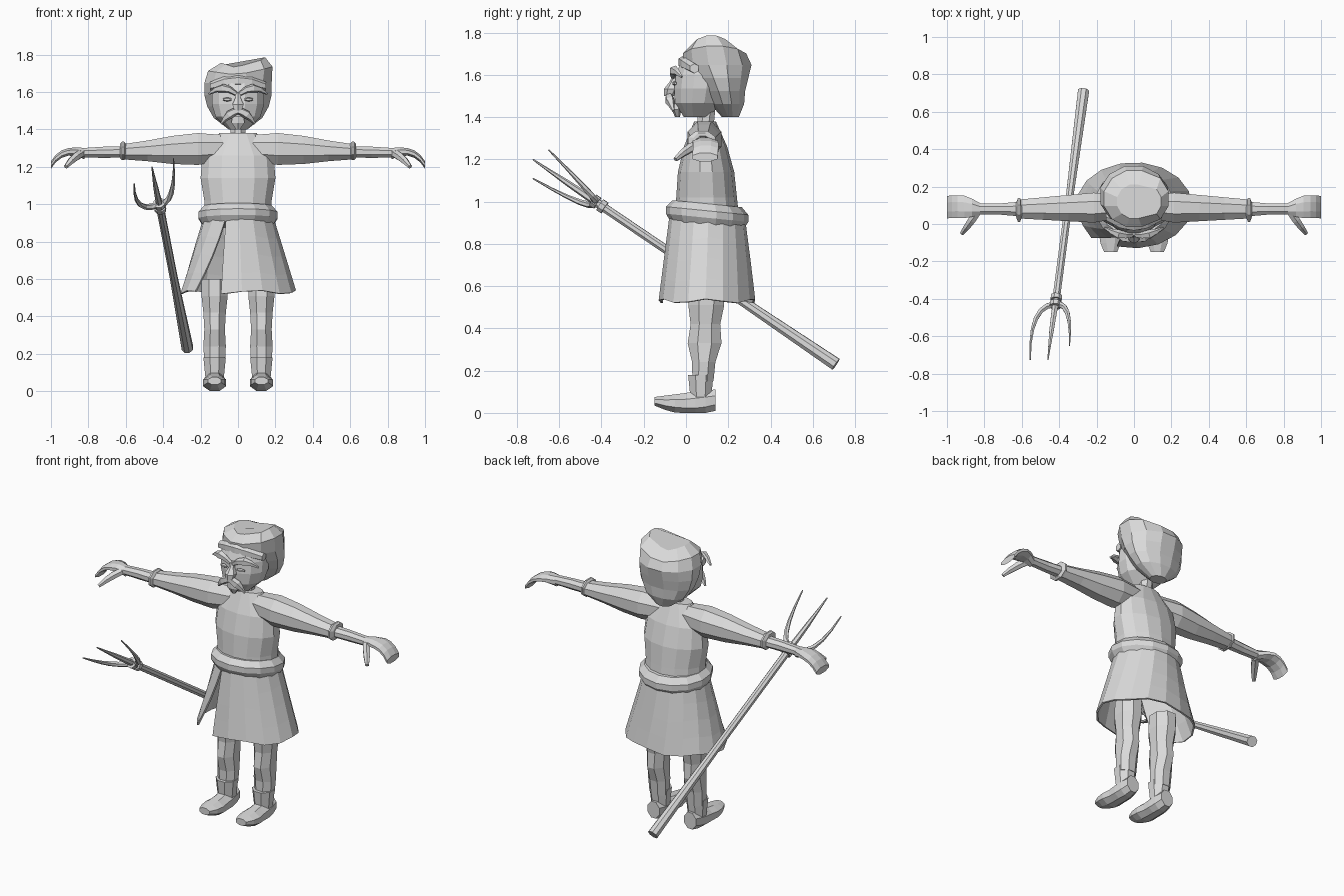
import bpy, bmesh
from math import sin, cos, pi, radians
from mathutils import Vector

cube = bpy.data.objects.get("Cube")
if cube:
    bpy.data.objects.remove(cube)

clay = bpy.data.materials.new("light_grey")
clay.use_nodes = True
grey = (0.7, 0.7, 0.7, 1)
clay.diffuse_color = grey
clay.node_tree.nodes["Principled BSDF"].inputs["Base Color"].default_value = grey

X, Y, Z = Vector((1, 0, 0)), Vector((0, 1, 0)), Vector((0, 0, 1))
PLANES = {"across": (Y, Z), "forward": (X, Z), "upright": (X, Y)}


def bezier(points, t):
    points = [Vector(p) for p in points]
    while len(points) > 1:
        points = [a.lerp(b, t) for a, b in zip(points, points[1:])]
    return points[0]


def sample(values, t):
    """Read evenly spaced values with straight lines between them."""
    place = t * (len(values) - 1)
    i = min(int(place), len(values) - 2)
    return values[i] + (values[i + 1] - values[i]) * (place - i)


def add_strip(bm, lower, upper, closed):
    count = len(lower)
    for k in range(count if closed else count - 1):
        n = (k + 1) % count
        bm.faces.new((lower[k], lower[n], upper[n], upper[k]))


def finish(name, bm):
    bmesh.ops.recalc_face_normals(bm, faces=bm.faces)
    mesh = bpy.data.meshes.new(name)
    bm.to_mesh(mesh)
    bm.free()
    mesh.materials.append(clay)
    ob = bpy.data.objects.new(name, mesh)
    bpy.context.collection.objects.link(ob)
    return ob


def loft(name, path, widths, depths=None, plane=None, sides=8, steps=None, side=1, shape=None):
    """Skin rings along a curved path; without a plane the rings follow the path."""
    bm = bmesh.new()
    steps = steps or len(widths) - 1
    depths = depths or widths
    rings = []
    for i in range(steps + 1):
        t = i / steps
        centre = bezier(path, t)
        if plane:
            u, v = PLANES[plane]
        else:
            along = bezier(path, min(t + .1, 1)) - bezier(path, max(t - .1, 0))
            along.normalize()
            u = along.cross(Z).normalized()
            v = along.cross(u)
        ring = []
        for k in range(sides):
            angle = 2 * pi * (k + .5) / sides
            offset = u * sample(widths, t) * cos(angle) + v * sample(depths, t) * sin(angle)
            p = centre + offset / cos(pi / sides)
            if shape:
                p = shape(p)
            ring.append(bm.verts.new((p.x * side, p.y, p.z)))
        rings.append(ring)
    for lower, upper in zip(rings, rings[1:]):
        add_strip(bm, lower, upper, True)
    bm.faces.new(rings[0])
    bm.faces.new(rings[-1])
    return finish(name, bm)


def tilt_back(p):
    """Let the belt dip towards the back."""
    return p - Z * (p.y - .1) * .1


def flatten_sole(p):
    return Vector((p.x, p.y, max(p.z, 0)))


def raise_crests(p):
    """Part the hair in the middle, with a taller crest on the left."""
    lift = max(0, p.z - 1.66)
    slope = 6 if p.x > 0 else 3
    sweep = lift / 2 if p.x > .05 else 0
    return p + Z * lift * (slope * abs(p.x) - .4) + X * sweep


# Tunic body, neck and belt
loft("tunic_body", [(0, .1, .9), (0, .09, 1.38)],
     [.18, .18, .2, .19, .1], [.15, .14, .13, .1, .05], "upright", sides=14)
loft("neck", [(0, .09, 1.35), (0, .1, 1.45)], [.04, .04], plane="upright")
loft("belt", [(0, .1, .89), (0, .1, .99)], [.19, .21, .21, .18], [.17, .19, .19, .16],
     "upright", sides=14, shape=tilt_back)

# Open skirt: a sheet swept from the front panel round to the flared flap
columns, levels = 16, 4
bm = bmesh.new()
rows = []
for level in range(levels + 1):
    t = level / levels
    row = []
    for k in range(columns + 1):
        angle = radians(250 + 3 * t + (358 - 22 * t) * k / columns)
        flare = 1 + t / 8 if k == columns else 1
        row.append(bm.verts.new(((.19 + .12 * t) * cos(angle) * flare,
                                 .1 + (.18 + .05 * t) * sin(angle),
                                 .92 - .39 * t + .01 * cos(5 * angle))))
    rows.append(row)
for lower, upper in zip(rows, rows[1:]):
    add_strip(bm, lower, upper, False)
cloth = finish("open_skirt", bm).modifiers.new("cloth", "SOLIDIFY")
cloth.thickness = .01

# Arms, legs, boots and paired face parts
leg = .125
for label, side in (("left_", 1), ("right_", -1)):
    loft(label + "sleeve", [(.08, .09, 1.3), (.62, .08, 1.28)],
         [.06, .08, .07, .06, .05], [.07, .085, .075, .055, .04], "across", side=side)
    loft(label + "cuff", [(.6, .075, 1.285), (.63, .075, 1.285)],
         [.04, .065, .065, .04], [.04, .05, .05, .04], "across", side=side)
    loft(label + "forearm", [(.6, .08, 1.28), (.83, .08, 1.275)],
         [.04, .03, .03], [.03, .03, .025], "across", side=side)
    loft(label + "hand", [(.82, .08, 1.27), (.94, .1, 1.31), (1, .09, 1.21)],
         [.03, .06, .06, .06], [.03, .02, .02, .02], "across", steps=5, side=side)
    loft(label + "thumb", [(.84, .06, 1.27), (.88, 0, 1.25), (.92, -.05, 1.2)],
         [.02, .02, .01], sides=6, steps=3, side=side)
    loft(label + "leg", [(leg, .1, .6), (leg, .08, .15)], [.07, .07, .06, .055, .06, .055],
         [.08, .085, .07, .08, .055, .05], "upright", side=side)
    loft(label + "boot_shaft", [(leg, .07, .03), (leg, .07, .18)],
         [.05, .05, .055, .06], plane="upright", side=side)
    loft(label + "boot_foot", [(leg, .14, .06), (leg, 0, .03), (leg, -.15, .055)],
         [.04, .055, .055, .065, .035], [.05, .06, .05, .04, .02], "forward",
         steps=6, side=side, shape=flatten_sole)
    loft(label + "eyebrow", [(.01, -.06, 1.59), (.08, -.07, 1.65), (.155, -.02, 1.59)],
         [.01, .02, .005], sides=5, steps=4, side=side)
    loft(label + "eye", [(.035, -.06, 1.56), (.08, -.05, 1.56)],
         [.005, .01, .005], sides=6, side=side)
    loft(label + "moustache", [(0, -.08, 1.5), (.05, -.08, 1.49), (.09, -.06, 1.43)],
         [.015, .02, .005], sides=5, steps=4, side=side)

# Face, nose and chin
loft("face", [(0, .05, 1.4), (0, .08, 1.67)],
     [.05, .12, .14, .14, .12], [.06, .11, .12, .12, .1], "upright", sides=12)
loft("nose", [(0, -.05, 1.6), (0, -.08, 1.5)], [.01, .015, .03, .02], plane="upright", sides=6)
loft("chin_beard", [(0, -.05, 1.47), (0, -.04, 1.4)], [.03, .035, .01], [.015, .02, .01],
     "upright", sides=6)

# Swept hair and fringe
loft("hair", [(0, .21, 1.4), (0, .12, 1.77)], [.05, .13, .165, .18, .18, .16, .09],
     [.04, .08, .1, .13, .16, .15, .09], "upright", sides=12, shape=raise_crests)
loft("hair_fringe", [(-.15, .04, 1.63), (0, -.05, 1.69), (.15, .04, 1.63)],
     [.02, .03, .03, .02], plane="across", sides=6, steps=4)

# Pitchfork: handle, two collars and three curved tines
butt, head = Vector((-.27, .71, .23)), Vector((-.42, -.43, 1))
loft("fork_handle", [butt, head], [.03, .025, .02, .02, .02])
for number, place in enumerate((.96, .99)):
    loft("fork_collar_" + "ab"[number], [butt.lerp(head, place), butt.lerp(head, place + .02)],
         [.03, .03])
tines = {"right": ((-.56, -.43, .94), (-.555, -.725, 1.11)),
         "middle": ((-.44, -.55, 1.08), (-.46, -.725, 1.2)),
         "left": ((-.33, -.41, 1), (-.345, -.65, 1.245))}
for label, (bend, tip) in tines.items():
    loft(label + "_tine", [head, bend, tip], [.016, .012, .003], sides=6, steps=6)
